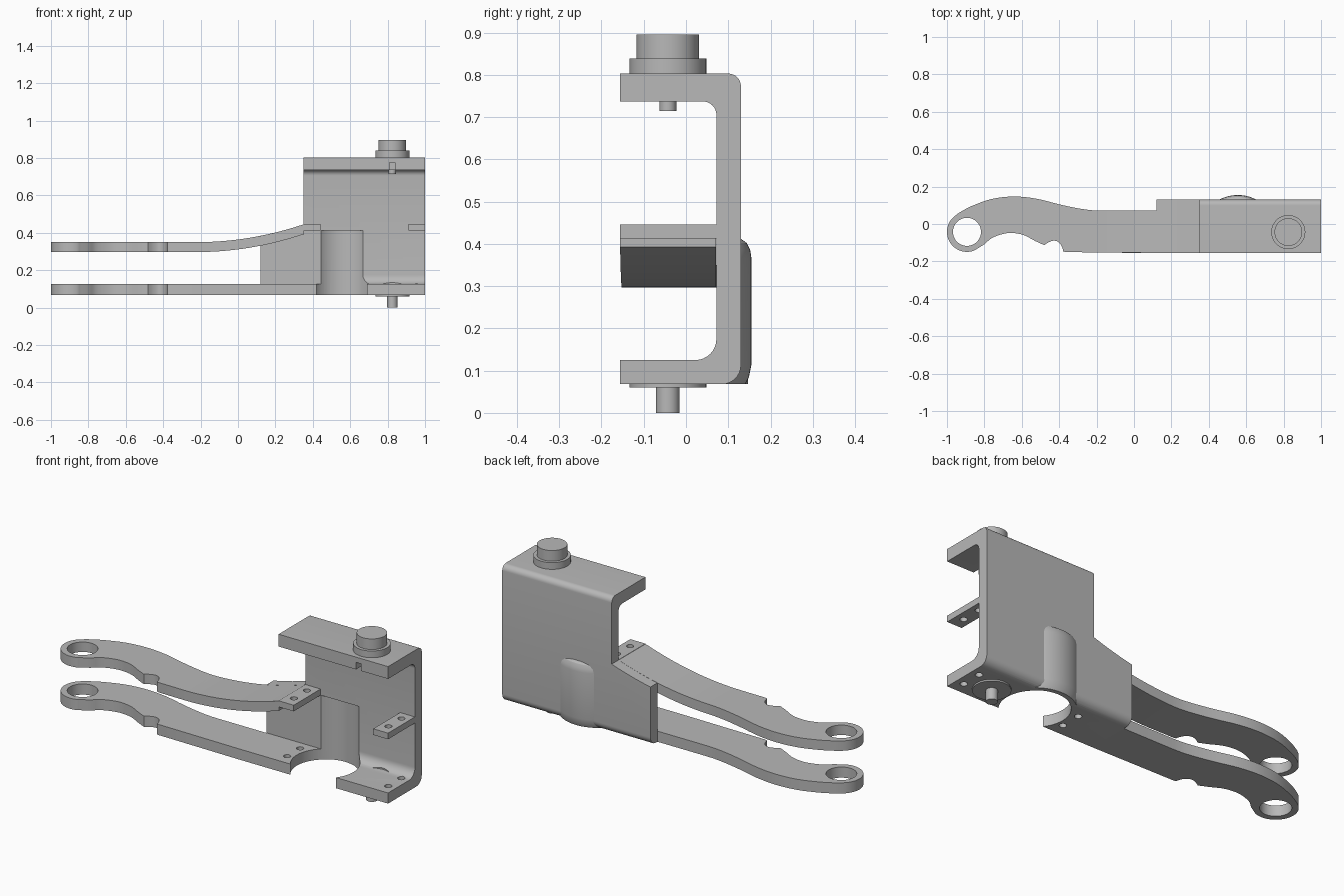
import bpy, bmesh, math
from mathutils import Vector

cube = bpy.data.objects.get("Cube")
if cube:
    bpy.data.objects.remove(cube, do_unlink=True)

# One plain metal colour
GREY = (0.48, 0.48, 0.48, 1)
metal = bpy.data.materials.new("grey metal")
metal.use_nodes = True
metal.diffuse_color = GREY
metal.node_tree.nodes["Principled BSDF"].inputs["Base Color"].default_value = GREY


def finish(bm, name):
    bmesh.ops.recalc_face_normals(bm, faces=bm.faces[:])
    me = bpy.data.meshes.new(name)
    bm.to_mesh(me)
    bm.free()
    me.materials.append(metal)
    ob = bpy.data.objects.new(name, me)
    bpy.context.collection.objects.link(ob)
    return ob


def prism(name, pts, axis, a, b):
    """Extrude a 2D outline along an axis from a to b."""
    place = {"x": lambda p, t: (t, p[0], p[1]),
             "y": lambda p, t: (p[0], t, p[1]),
             "z": lambda p, t: (p[0], p[1], t)}[axis]
    bm = bmesh.new()
    face = bm.faces.new([bm.verts.new(place(p, a)) for p in pts])
    ext = bmesh.ops.extrude_face_region(bm, geom=[face])
    move = Vector(place((0, 0), b - a))
    bmesh.ops.translate(bm, vec=move, verts=[v for v in ext["geom"] if isinstance(v, bmesh.types.BMVert)])
    return finish(bm, name)


def box(name, x, y, z):
    return prism(name, [(x[0], y[0]), (x[1], y[0]), (x[1], y[1]), (x[0], y[1])], "z", *z)


def arc(cx, cy, r, a, b, n):
    return [(cx + r * math.cos(math.radians(a + (b - a) * i / n)),
             cy + r * math.sin(math.radians(a + (b - a) * i / n))) for i in range(n + 1)]


def cylinder(name, x, y, r, z, n=48):
    return prism(name, arc(x, y, r, 0, 360, n)[:-1], "z", *z)


def cut(ob, *cutters):
    for c in cutters:
        mod = ob.modifiers.new("cut", "BOOLEAN")
        mod.operation = "DIFFERENCE"
        mod.solver = "EXACT"
        mod.object = c
        bpy.context.view_layer.objects.active = ob
        bpy.ops.object.modifier_apply(modifier=mod.name)
        bpy.data.objects.remove(c, do_unlink=True)


def spline(pts, n=4):
    """Catmull-Rom curve through the points."""
    p = [Vector(q) for q in [pts[0]] + pts + [pts[-1]]]
    out = []
    for i in range(1, len(p) - 2):
        for k in range(n):
            t = k / n
            q = 0.5 * (2 * p[i] + (p[i + 1] - p[i - 1]) * t
                       + (2 * p[i - 1] - 5 * p[i] + 4 * p[i + 1] - p[i + 2]) * t * t
                       + (3 * p[i] - p[i - 1] - 3 * p[i + 1] + p[i + 2]) * t ** 3)
            out.append(tuple(q))
    return out + [pts[-1]]


def rise(x):
    """Upward bend of the upper arm."""
    return 0.095 * (max(0, min(x, 0.35) + 0.22) / 0.57) ** 2


def hole_pair(x, z):
    return [cylinder("hole", x, y, 0.018, z, 20) for y in (-0.09, 0.02)]


FRONT = -0.156
SCREW = (0.825, -0.043)
BULGE = (0.555, -0.054)

# C-shaped clamp bracket: rounded profile swept along x
profile = ([(FRONT, 0.068)] + arc(0.085, 0.113, 0.045, -90, 0, 8)
           + arc(0.10, 0.773, 0.03, 0, 90, 8) + [(FRONT, 0.803), (FRONT, 0.737)]
           + arc(0.04, 0.705, 0.032, 90, 0, 8) + arc(0.022, 0.175, 0.05, 0, -90, 8)
           + [(FRONT, 0.125)])
bracket = prism("clamp_bracket", profile, "x", 0.12, 1.0)

# Step down to the arm on the left of the back wall
step = [(0.05 + 0.03 * i, 0.35 + rise(0.05 + 0.03 * i)) for i in range(10)]
step += [(0.35, 0.35 + rise(0.35)), (0.35, 1.0), (0.05, 1.0)]
cut(bracket,
    prism("step_cutter", step, "y", -0.3, 0.3),
    box("fillet_cutter", (0.05, 0.56), (-0.3, 0.072), (0.125, 0.3)),
    cylinder("round_recess_cutter", *BULGE, 0.169, (0.0, 0.413), 64),
    cylinder("screw_pocket_cutter", *SCREW, 0.093, (0.126, 0.25)),
    box("slot_cutter", (0.81, 0.84), (-0.3, -0.11), (0.70, 0.775)),
    *hole_pair(0.355, (0.0, 0.2)), *hole_pair(0.955, (0.0, 0.2)))

# Bulge on the back of the wall: an arc of a rounded shell
shell = [(0.171, 0.0685), (0.195, 0.0685), (0.203, 0.085), (0.209, 0.115), (0.209, 0.365),
         (0.206, 0.385), (0.198, 0.402), (0.185, 0.411), (0.171, 0.411)]
bm = bmesh.new()
face = bm.faces.new([bm.verts.new((BULGE[0] + r * math.cos(math.radians(50)),
                                   BULGE[1] + r * math.sin(math.radians(50)), z)) for r, z in shell])
spun = bmesh.ops.spin(bm, geom=[face, *face.edges, *face.verts], cent=(*BULGE, 0), axis=(0, 0, 1),
                      angle=math.radians(80), steps=24)
bulge = finish(bm, "back_bulge")

# Arm outline: ring end, curved back edge, finger scoop and small notch
RING = (-0.893, -0.042)
back_edge = spline([(-0.94, 0.057), (-0.87, 0.095), (-0.76, 0.134), (-0.64, 0.147), (-0.52, 0.135),
                    (-0.40, 0.105), (-0.30, 0.084), (-0.22, 0.073), (-0.15, 0.071)])
scoop = spline([(-0.85, -0.139), (-0.80, -0.108), (-0.76, -0.075), (-0.70, -0.053), (-0.65, -0.048),
                (-0.59, -0.059), (-0.53, -0.09), (-0.48, -0.113)])
notch = spline([(-0.48, -0.113), (-0.455, -0.097), (-0.425, -0.089), (-0.40, -0.1),
                (-0.385, -0.122), (-0.378, -0.147)])[1:]


def arm(name, end, z):
    outline = (arc(*RING, 0.107, 122, 292, 24) + scoop + notch
               + [(-0.365, -0.15), (-0.20, -0.152), (end, FRONT), (end, 0.071)] + back_edge[::-1])
    ob = prism(name, outline, "z", *z)
    cut(ob, cylinder("ring_hole_cutter", *RING, 0.075, (z[0] - 0.1, z[1] + 0.1)))
    return ob


lower_arm = arm("lower_arm", 0.12, (0.068, 0.125))
upper_arm = arm("upper_arm", 0.352, (0.297, 0.35))

# Bend the upper arm upward near the bracket
bm = bmesh.new()
bm.from_mesh(upper_arm.data)
for i in range(19):
    bmesh.ops.bisect_plane(bm, geom=bm.verts[:] + bm.edges[:] + bm.faces[:],
                           plane_co=(-0.21 + i * 0.03, 0, 0), plane_no=(1, 0, 0))
for v in bm.verts:
    v.co.z += rise(v.co.x)
bm.to_mesh(upper_arm.data)
bm.free()

# Drilled tabs: end of the upper arm and the one at the right edge
for name, x in (("arm_tab", (0.35, 0.44)), ("side_tab", (0.912, 1.0))):
    tab = box(name, x, (FRONT, 0.075), (0.413, 0.446))
    cut(tab, *hole_pair((x[0] + x[1]) / 2, (0.3, 0.6)))

# Clamp screw: collar, knob, tip under the flange, washer and pin below
cylinder("screw_collar", *SCREW, 0.091, (0.80, 0.839))
cylinder("screw_knob", *SCREW, 0.074, (0.83, 0.896))
cylinder("screw_tip", *SCREW, 0.02, (0.715, 0.75), 24)
cylinder("pin_washer", *SCREW, 0.091, (0.060, 0.070))
cylinder("lower_pin", *SCREW, 0.028, (0.0, 0.07), 32)

# Smooth round surfaces, keep edges sharp
for ob in bpy.context.scene.objects:
    ob.select_set(ob.type == "MESH")
bpy.context.view_layer.objects.active = bracket
bpy.ops.object.shade_smooth_by_angle(angle=math.radians(30))
